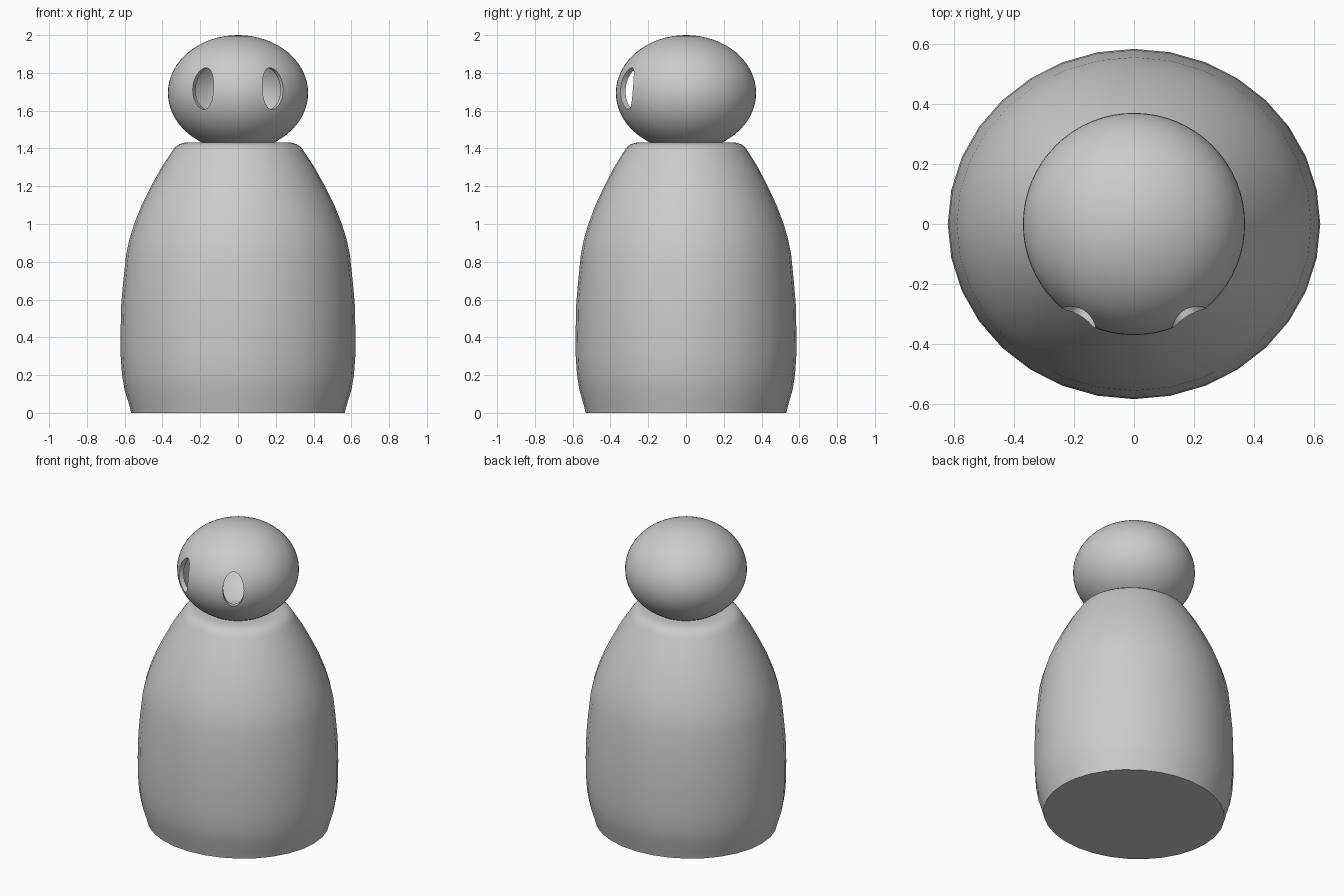
import bpy, bmesh, math
from mathutils import Matrix, Vector

if "Cube" in bpy.data.objects:
    bpy.data.objects.remove(bpy.data.objects["Cube"])

grey = bpy.data.materials.new("plain_grey")
grey.diffuse_color = (0.6, 0.6, 0.6, 1)
grey.use_nodes = True
grey.node_tree.nodes["Principled BSDF"].inputs["Base Color"].default_value = grey.diffuse_color


def make_object(name, bm):
    mesh = bpy.data.meshes.new(name)
    bm.to_mesh(mesh)
    bm.free()
    mesh.materials.append(grey)
    ob = bpy.data.objects.new(name, mesh)
    bpy.context.collection.objects.link(ob)
    return ob


def activate(ob):
    bpy.ops.object.select_all(action='DESELECT')
    ob.select_set(True)
    bpy.context.view_layer.objects.active = ob


def smooth(ob, degrees):
    activate(ob)
    bpy.ops.object.shade_smooth_by_angle(angle=math.radians(degrees))


# Body: oval lathe of a bottle-shaped profile, closed at both ends
profile = [(0.565, 0), (0.575, 0.04), (0.60, 0.12), (0.614, 0.2), (0.621, 0.3),
           (0.622, 0.42), (0.618, 0.58), (0.607, 0.7), (0.592, 0.84),
           (0.575, 0.92), (0.55, 1.0), (0.51, 1.1), (0.46, 1.2),
           (0.405, 1.3), (0.352, 1.38), (0.335, 1.405), (0.312, 1.422),
           (0.285, 1.43), (0.25, 1.432)]
SIDES = 32
bm = bmesh.new()
rings = []
for r, z in profile:
    rings.append([bm.verts.new((r * math.cos(a), 0.94 * r * math.sin(a), z))
                  for a in (2 * math.pi * i / SIDES for i in range(SIDES))])
for low, high in zip(rings, rings[1:]):
    for i in range(SIDES):
        j = (i + 1) % SIDES
        bm.faces.new((low[i], low[j], high[j], high[i]))
bm.faces.new(rings[0][::-1])
bm.faces.new(rings[-1])
smooth(make_object("body", bm), 35)

# Head: hollow flattened ball with an outer and an inner skin
CENTRE = Vector((0, 0, 1.694))
bm = bmesh.new()
for radius, height, inner in ((0.371, 0.306, False), (0.341, 0.276, True)):
    matrix = Matrix.Translation(CENTRE) @ Matrix.Diagonal((radius, radius, height, 1))
    made = bmesh.ops.create_uvsphere(bm, u_segments=64, v_segments=32,
                                     radius=1, matrix=matrix)
    if inner:
        faces = {f for v in made["verts"] for f in v.link_faces}
        bmesh.ops.reverse_faces(bm, faces=list(faces))
head = make_object("head", bm)

# Eye holes: oval cutters pointing outward through the front of the head
for side in (-1, 1):
    turn = side * math.radians(30.5)
    bm = bmesh.new()
    matrix = (Matrix.Translation((side * 0.186, -0.316, 1.717))
              @ Matrix.Rotation(turn, 4, 'Z')
              @ Matrix.Diagonal((0.064, 1, 0.11, 1))
              @ Matrix.Rotation(math.pi / 2, 4, 'X'))
    bmesh.ops.create_cone(bm, cap_ends=True, segments=32, radius1=1, radius2=1,
                          depth=0.24, matrix=matrix)
    cutter = make_object("eye_cutter", bm)
    cutter.hide_render = True
    mod = head.modifiers.new("eye_hole", 'BOOLEAN')
    mod.operation = 'DIFFERENCE'
    mod.solver = 'EXACT'
    mod.object = cutter
    activate(head)
    bpy.ops.object.modifier_apply(modifier=mod.name)
    bpy.data.objects.remove(cutter)
smooth(head, 35)
